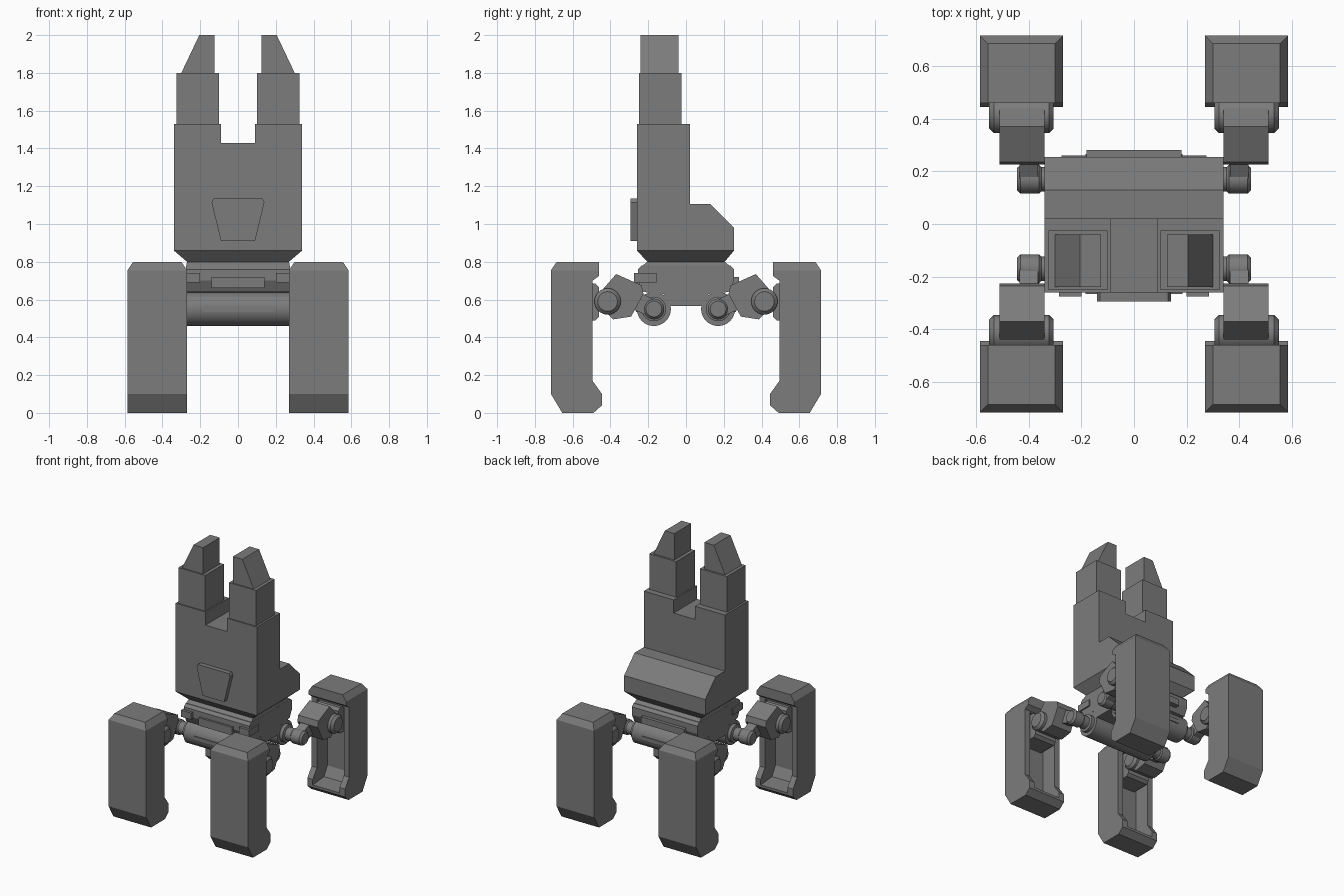
import bpy, bmesh, math
from mathutils import Vector, Matrix

if "Cube" in bpy.data.objects:
    bpy.data.objects.remove(bpy.data.objects["Cube"])

grey = bpy.data.materials.new("mid grey")
grey.diffuse_color = (0.2, 0.2, 0.2, 1)
grey.use_nodes = True
grey.node_tree.nodes["Principled BSDF"].inputs["Base Color"].default_value = grey.diffuse_color
round_parts = []


def finish(name, bm):
    bmesh.ops.recalc_face_normals(bm, faces=bm.faces[:])
    me = bpy.data.meshes.new(name)
    bm.to_mesh(me)
    bm.free()
    me.materials.append(grey)
    ob = bpy.data.objects.new(name, me)
    bpy.context.collection.objects.link(ob)
    return ob


def loft(name, rings, cuts=()):
    """Skin matching rings of points, cap both ends, then trim with planes."""
    bm = bmesh.new()
    vs = [[bm.verts.new(p) for p in r] for r in rings]
    n = len(rings[0])
    for a, b in zip(vs, vs[1:]):
        for i in range(n):
            j = (i + 1) % n
            bm.faces.new((a[i], a[j], b[j], b[i]))
    bm.faces.new(vs[0])
    bm.faces.new(vs[-1])
    for co, no in cuts:
        geom = bm.verts[:] + bm.edges[:] + bm.faces[:]
        bmesh.ops.bisect_plane(bm, geom=geom, plane_co=co, plane_no=no, clear_outer=True)
        bmesh.ops.holes_fill(bm, edges=[e for e in bm.edges if e.is_boundary])
    return finish(name, bm)


def prism_x(name, pts, x0, x1, cuts=()):
    return loft(name, [[(x, y, z) for y, z in pts] for x in (x0, x1)], cuts)


def prism_y(name, pts, y0, y1):
    return loft(name, [[(x, y, z) for x, z in pts] for y in (y0, y1)])


def frustum(name, r0, z0, r1, z1):
    """Tapered box; r = (xmin, xmax, ymin, ymax)."""
    ring = lambda r, z: [(r[0], r[2], z), (r[1], r[2], z), (r[1], r[3], z), (r[0], r[3], z)]
    return loft(name, [ring(r0, z0), ring(r1, z1)])


def box(name, x0, x1, y0, y1, z0, z1):
    return frustum(name, (x0, x1, y0, y1), z0, (x0, x1, y0, y1), z1)


def lathe_x(name, profile, y, z, n=24):
    """Turned part along x from (x, radius) pairs."""
    ang = [2 * math.pi * i / n for i in range(n)]
    ob = loft(name, [[(x, y + r * math.cos(a), z + r * math.sin(a)) for a in ang]
                     for x, r in profile])
    round_parts.append(ob)
    return ob


def mirrored(ob, sx, sy):
    me = ob.data.copy()
    me.transform(Matrix.Diagonal((sx, sy, 1, 1)))
    if sx * sy < 0:
        me.flip_normals()
    new = bpy.data.objects.new(ob.name, me)
    bpy.context.collection.objects.link(new)
    if ob in round_parts:
        round_parts.append(new)


# Torso with a notch between the shoulders, rear hump and tapered skirt
prism_y("torso", [(-.34, .86), (.34, .86), (.34, 1.53), (.09, 1.53), (.09, 1.43),
                  (-.09, 1.43), (-.09, 1.53), (-.34, 1.53)], -.26, .02)
prism_x("rear_hump", [(.02, .86), (.255, .86), (.255, .98), (.13, 1.105), (.02, 1.105)], -.34, .34)
frustum("skirt", (-.27, .27, -.205, .205), .80, (-.34, .34, -.26, .255), .86)
prism_y("chest_plate", [(-.09, .91), (.09, .91), (.14, 1.115), (.13, 1.135),
                        (-.13, 1.135), (-.14, 1.115)], -.295, -.26)

# Twin towers with tapered tips
towers = [box("tower", .10, .325, -.25, -.025, 1.53, 1.80),
          frustum("tower_tip", (.125, .30, -.24, -.04), 1.80, (.125, .205, -.24, -.04), 2.0)]
for ob in towers:
    mirrored(ob, -1, 1)

# Pelvis
frustum("neck", (-.275, .275, -.235, .235), .775, (-.27, .27, -.205, .205), .80)
half = [(.08, .565), (.12, .63), (.225, .64), (.255, .70), (.255, .76), (.235, .78)]
prism_x("pelvis", half + [(-y, z) for y, z in reversed(half)], -.275, .275)
box("front_panel", -.14, .14, -.27, -.22, .66, .72)
box("rear_panel", -.18, .18, .22, .28, .67, .72)
mirrored(box("corner_panel", .20, .285, -.275, -.155, .69, .74), -1, 1)
for s in (1, -1):
    lathe_x("hip_roller", [(-.275, .09), (.275, .09)], s * .17, .55, 32)
    box("roller_strip", -.185, .185, s * .255, s * .265, .535, .565)

# One leg, then mirrored to the other three corners
leg = [
    lathe_x("hip_collar", [(.27, .065), (.30, .065), (.305, .047), (.36, .047)], .17, .55),
    lathe_x("hip_knuckle", [(.345, .04), (.36, .055), (.43, .055), (.445, .042)], .17, .55),
    prism_x("hip_arm", [(.15, .59), (.19, .51), (.31, .56), (.27, .65)], .365, .435),
    prism_x("upper_link", [(.225, .63), (.235, .675), (.37, .735), (.44, .655), (.45, .56),
                           (.385, .495), (.29, .51)], .34, .51),
    lathe_x("knee_roller", [(.305, .052), (.322, .07), (.532, .07), (.55, .052)], .415, .59),
    prism_x("knee_mount", [(.64, .49), (.48, .49), (.46, .51), (.46, .665), (.48, .685),
                           (.64, .685)], .335, .52),
]

# Leg shell: side profile with a chamfered top and a hollow inner face
shell = prism_x("leg_shell", [(.46, .80), (.685, .80), (.715, .755), (.715, .10), (.655, 0),
                              (.49, 0), (.445, .04), (.445, .10), (.495, .17), (.495, .70),
                              (.46, .725)], .27, .585,
                cuts=[(Vector((.585, 0, .755)), Vector((.045, 0, .03))),
                      (Vector((.27, 0, .755)), Vector((-.045, 0, .03)))])
cutter = prism_x("recess_cutter", [(.35, .69), (.62, .69), (.62, .14), (.58, .07), (.35, .05)],
                 .315, .54)
cutter.hide_render = True
mod = shell.modifiers.new("recess", 'BOOLEAN')
mod.operation, mod.solver, mod.object = 'DIFFERENCE', 'EXACT', cutter
bpy.context.view_layer.objects.active = shell
bpy.ops.object.modifier_apply(modifier=mod.name)
bpy.data.objects.remove(cutter)
leg.append(shell)
for ob in leg:
    for sx, sy in ((-1, 1), (1, -1), (-1, -1)):
        mirrored(ob, sx, sy)

# Smooth the turned parts, keeping their rims sharp
bpy.ops.object.select_all(action='DESELECT')
for ob in round_parts:
    ob.select_set(True)
bpy.context.view_layer.objects.active = round_parts[0]
bpy.ops.object.shade_smooth_by_angle(angle=math.radians(30))
